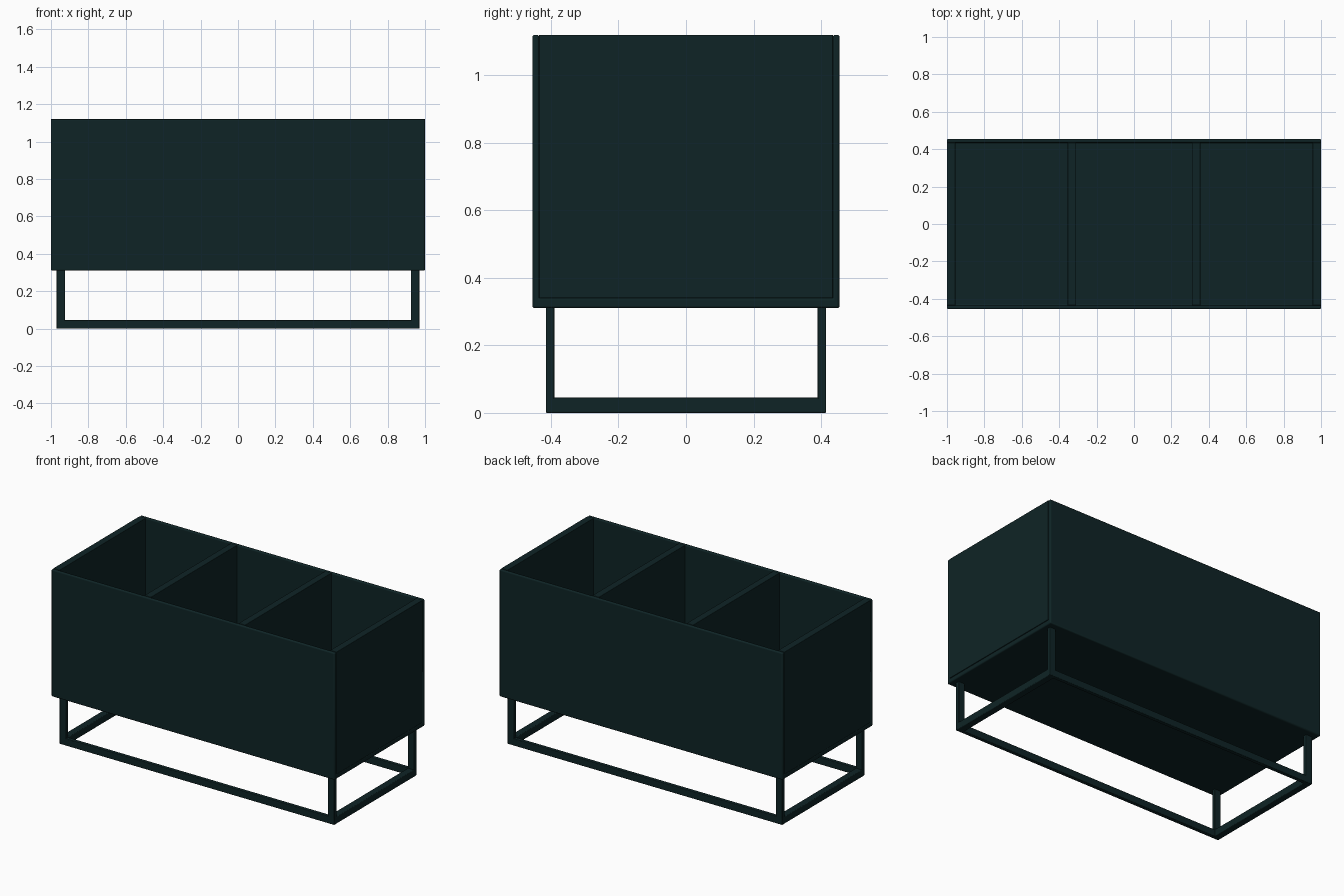
import bpy
import bmesh

cube = bpy.data.objects.get("Cube")
if cube:
    bpy.data.objects.remove(cube, do_unlink=True)

# Single dark teal paint
paint = bpy.data.materials.new("dark_teal_paint")
paint.use_nodes = True
colour = (0.0045, 0.0175, 0.019, 1)
paint.diffuse_color = colour
paint.node_tree.nodes["Principled BSDF"].inputs["Base Color"].default_value = colour

BASE, TOP = 0.31, 1.12          # planter body heights
HALF_X, HALF_Y = 1.0, 0.455     # body half size
SHEET, PANEL = 0.02, 0.045      # wall thicknesses
FLOOR = BASE + 0.03
FOOT_X, FOOT_Y = 0.97, 0.415    # frame half size
BAR_X, BAR_Y, BAR_Z = 0.045, 0.025, 0.045


def prism(name, profile, x0, x1, bevel):
    """Extrude a closed (y, z) profile along x and soften its edges."""
    bm = bmesh.new()
    face = bm.faces.new([bm.verts.new((x0, y, z)) for y, z in profile])
    moved = bmesh.ops.extrude_face_region(bm, geom=[face])["geom"]
    verts = [v for v in moved if isinstance(v, bmesh.types.BMVert)]
    bmesh.ops.translate(bm, verts=verts, vec=(x1 - x0, 0, 0))
    bmesh.ops.recalc_face_normals(bm, faces=bm.faces)
    mesh = bpy.data.meshes.new(name)
    bm.to_mesh(mesh)
    bm.free()
    mesh.materials.append(paint)
    obj = bpy.data.objects.new(name, mesh)
    bpy.context.collection.objects.link(obj)
    mod = obj.modifiers.new("soft_edges", "BEVEL")
    mod.width = bevel
    mod.segments = 3
    bpy.ops.object.select_all(action="DESELECT")
    obj.select_set(True)
    bpy.context.view_layer.objects.active = obj
    bpy.ops.object.shade_smooth_by_angle()
    return obj


def box(name, x, y, z, bevel=0.004):
    """Box from (min, max) ranges."""
    corners = [(y[0], z[0]), (y[1], z[0]), (y[1], z[1]), (y[0], z[1])]
    return prism(name, corners, x[0], x[1], bevel)


# Folded shell: front, floor and back in one U-shaped sheet
inner = HALF_Y - SHEET
shell = [(-HALF_Y, BASE), (HALF_Y, BASE), (HALF_Y, TOP), (inner, TOP),
         (inner, FLOOR), (-inner, FLOOR), (-inner, TOP), (-HALF_Y, TOP)]
prism("planter_shell", shell, -HALF_X, HALF_X, 0.007)

# End panels and the two dividers, fitted between front and back
span_y = (-inner, inner)
for side, s in (("left", 1), ("right", -1)):
    for part, edge in (("end_panel", HALF_X), ("divider", 0.355)):
        xs = sorted((s * edge, s * (edge - PANEL)))
        box(f"{side}_{part}", xs, span_y, (FLOOR, TOP), 0.002)

# Base frame: floor rails and four legs
for depth, t in (("front", -1), ("back", 1)):
    ys = sorted((t * FOOT_Y, t * (FOOT_Y - BAR_Y)))
    box(f"{depth}_rail", (-FOOT_X, FOOT_X), ys, (0, BAR_Z))
    for side, s in (("left", 1), ("right", -1)):
        xs = sorted((s * FOOT_X, s * (FOOT_X - BAR_X)))
        box(f"{depth}_{side}_leg", xs, ys, (0.01, BASE + 0.005))
for side, s in (("left", 1), ("right", -1)):
    xs = sorted((s * FOOT_X, s * (FOOT_X - BAR_X)))
    reach = FOOT_Y - BAR_Y / 2
    box(f"{side}_rail", xs, (-reach, reach), (0, BAR_Z))
